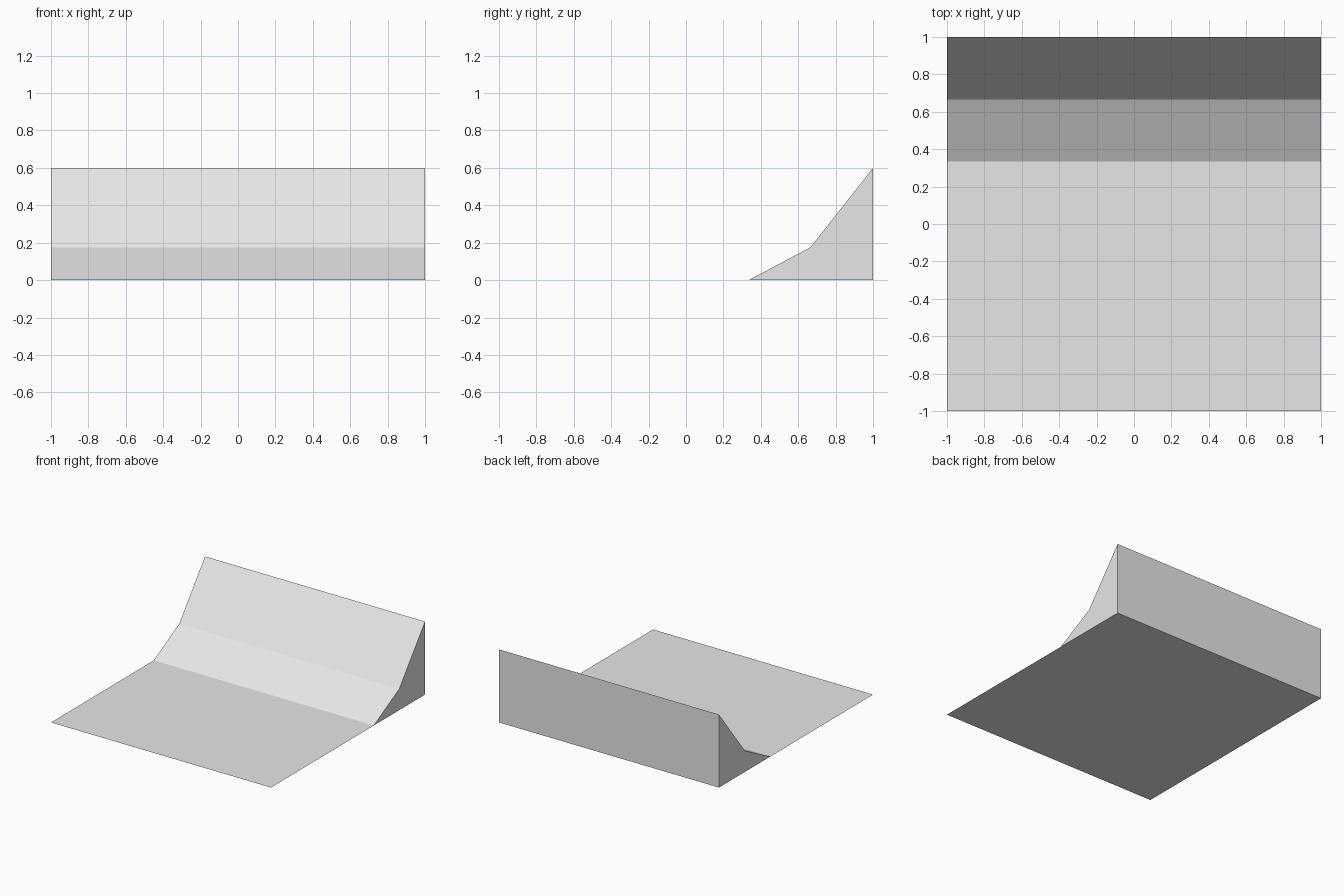
import bpy
import bmesh

cube = bpy.data.objects.get("Cube")
if cube:
    bpy.data.objects.remove(cube)

# Single plain grey
grey = bpy.data.materials.new("light grey")
grey.use_nodes = True
colour = (0.8, 0.8, 0.8, 1)
grey.diffuse_color = colour
grey.node_tree.nodes["Principled BSDF"].inputs["Base Color"].default_value = colour

HALF = 1.0
FOOT_Y = 0.335


def add_object(name, bm):
    mesh = bpy.data.meshes.new(name)
    bm.to_mesh(mesh)
    bm.free()
    mesh.materials.append(grey)
    obj = bpy.data.objects.new(name, mesh)
    bpy.context.collection.objects.link(obj)
    return obj


# Thin flat floor in front of the ramp
bm = bmesh.new()
corners = [(-HALF, -HALF), (HALF, -HALF), (HALF, FOOT_Y), (-HALF, FOOT_Y)]
bm.faces.new([bm.verts.new((x, y, 0)) for x, y in corners])
add_object("floor", bm)

# Ramp: a two-slope side profile extruded across the full width
profile = [(FOOT_Y, 0), (HALF, 0), (HALF, 0.6), (0.665, 0.175)]
bm = bmesh.new()
end = bm.faces.new([bm.verts.new((-HALF, y, z)) for y, z in profile])
extruded = bmesh.ops.extrude_face_region(bm, geom=[end], use_keep_orig=True)
far_verts = [g for g in extruded["geom"] if isinstance(g, bmesh.types.BMVert)]
bmesh.ops.translate(bm, verts=far_verts, vec=(2 * HALF, 0, 0))
bmesh.ops.recalc_face_normals(bm, faces=bm.faces)
add_object("ramp", bm)
